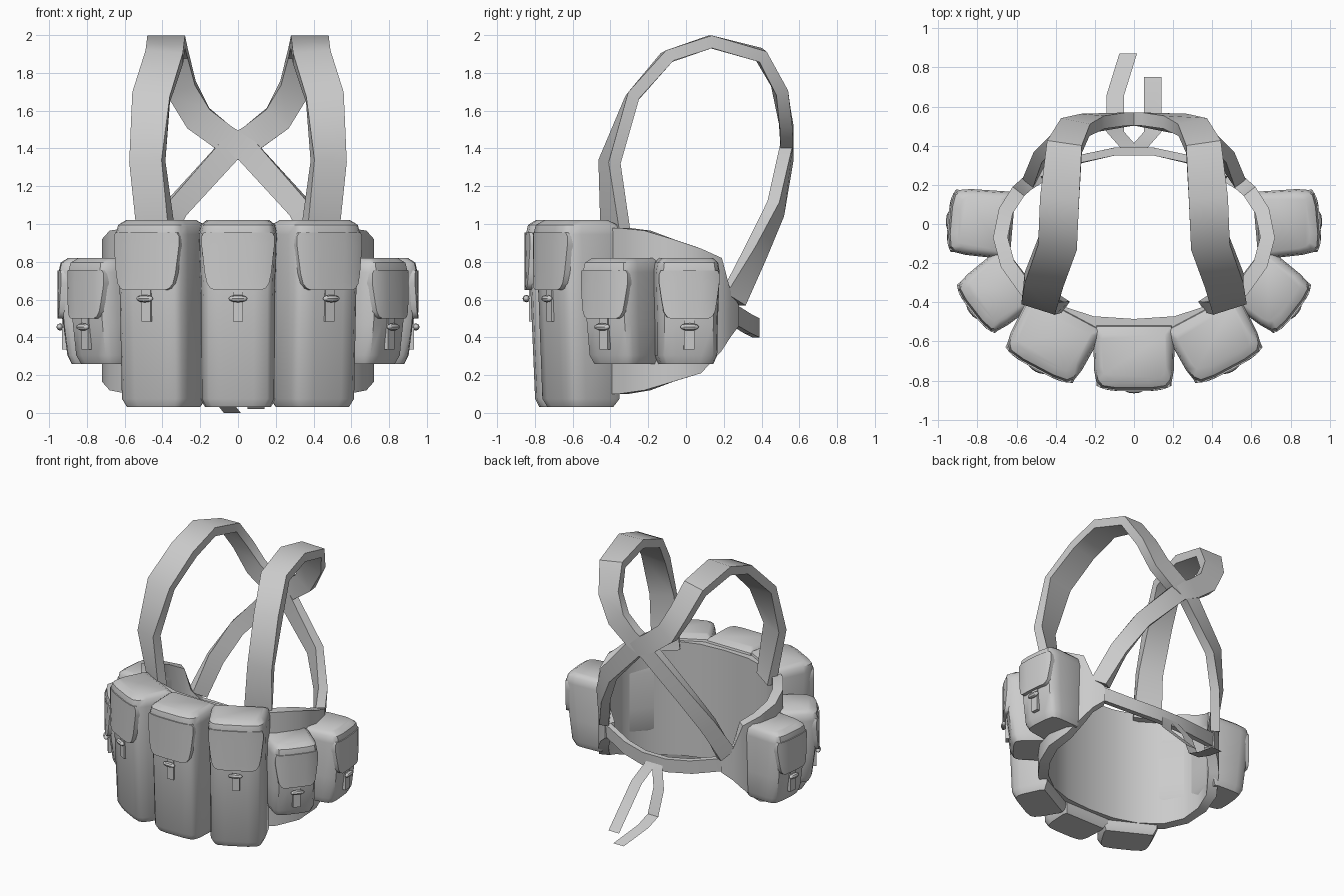
import bpy, bmesh, math
from mathutils import Vector, Matrix

cube = bpy.data.objects.get("Cube")
if cube:
    bpy.data.objects.remove(cube, do_unlink=True)

grey = bpy.data.materials.new("plain grey canvas")
grey.use_nodes = True
grey.diffuse_color = (0.6, 0.6, 0.6, 1)
grey.node_tree.nodes["Principled BSDF"].inputs["Base Color"].default_value = (0.6, 0.6, 0.6, 1)
parts = []


def add_object(name, bm, matrix=Matrix()):
    """Turn a bmesh into a named object."""
    bmesh.ops.recalc_face_normals(bm, faces=bm.faces)
    mesh = bpy.data.meshes.new(name)
    bm.to_mesh(mesh)
    bm.free()
    mesh.materials.append(grey)
    ob = bpy.data.objects.new(name, mesh)
    bpy.context.collection.objects.link(ob)
    ob.matrix_world = matrix
    parts.append(ob)


def loft(rows, closed=True, caps=True):
    """Skin a list of equally long point rows."""
    bm = bmesh.new()
    vs = [[bm.verts.new(p) for p in row] for row in rows]
    n = len(rows[0])
    for a, b in zip(vs, vs[1:]):
        for i in range(n if closed else n - 1):
            j = (i + 1) % n
            bm.faces.new((a[i], a[j], b[j], b[i]))
    if caps:
        bm.faces.new(vs[0])
        bm.faces.new(vs[-1])
    return bm


def ribbon(name, points, normal_of, thick):
    """Flat strap along (x, y, z, width) points."""
    centres = [Vector(p[:3]) for p in points]
    rows = []
    for i, c in enumerate(centres):
        tangent = (centres[min(i + 1, len(centres) - 1)] - centres[max(i - 1, 0)]).normalized()
        normal = normal_of(c)
        normal = (normal - tangent * normal.dot(tangent)).normalized()
        side = tangent.cross(normal) * points[i][3] / 2
        out = normal * thick / 2
        rows.append([c - side - out, c + side - out, c + side + out, c - side + out])
    add_object(name, loft(rows))


# Wrap-around vest panel: x, y, bottom, top of the outer face
stations = [(0, -.56, .1, .98), (.22, -.545, .1, .98), (.42, -.48, .1, .98),
            (.58, -.36, .1, .98), (.68, -.22, .12, .965), (.72, -.07, .165, .92),
            (.69, .08, .21, .87), (.62, .19, .33, .82), (.57, .235, .4, .65),
            (.5, .28, .46, .57)]
wrap = [(-x, y, b, t) for x, y, b, t in stations[:0:-1]] + stations
rows = []
for i, (x, y, bottom, top) in enumerate(wrap):
    before, after = wrap[max(i - 1, 0)], wrap[min(i + 1, len(wrap) - 1)]
    along = Vector((after[0] - before[0], after[1] - before[1])).normalized()
    ix, iy = x - along.y * .075, y + along.x * .075
    rows.append([(x, y, bottom), (x, y, top), (ix, iy, top), (ix, iy, bottom)])
add_object("vest_panel", loft(rows))


# Shoulder straps, crossing on the back
def strap_normal(c):
    twist = .9 if c.y < 0 else .5
    return Vector((c.x * twist * max(0, 1.7 - c.z), c.y - .1, max(0, c.z - 1.5)))


strap = [(.43, -.37, .92, .2), (.48, -.405, 1.33, .18), (.46, -.285, 1.67, .2),
         (.39, -.10, 1.885, .2), (.38, .13, 1.965, .2), (.355, .395, 1.895, .18),
         (.3, .495, 1.72, .16), (.21, .525, 1.56, .155), (.08, .535, 1.46, .145),
         (-.05, .535, 1.385, .13), (-.33, .475, 1.08, .12), (-.45, .37, .85, .12),
         (-.52, .25, .6, .13)]
for label, s in (("left", 1), ("right", -1)):
    ribbon(label + "_shoulder_strap", [(s * x, y, z, w) for x, y, z, w in strap],
           strap_normal, .067)

# Back belt with two loose tails
half = [(.1, .37, .45, .1), (.28, .33, .47, .1), (.5, .25, .52, .1)]
ribbon("back_belt", [(-x, y, z, w) for x, y, z, w in half[::-1]] + half,
       lambda c: Vector((c.x, c.y + .3, 0)), .04)
tails = {"left_belt_tail": [(.02, .385, .45), (.095, .47, .3), (.095, .75, .02)],
         "right_belt_tail": [(-.02, .385, .45), (-.095, .47, .3), (-.095, .54, .12),
                             (-.095, .66, .08), (-.03, .87, 0)]}
for name, path in tails.items():
    add_object(name, loft([[(x - .045, y, z), (x + .045, y, z)] for x, y, z in path],
                          closed=False, caps=False))


# Pouches: body, flap, closing tab and toggle; local -y points outward
right_side = [(.45, 1), (.84, .965), (.96, .87), (1, .7), (1, .1), (.95, 0)]
section = [(-u, v) for u, v in right_side[::-1]] + right_side
sunk = .05  # how far the back sits inside the vest panel


def pouch(name, x, y, angle, w, d, z0, z1, flap_z):
    place = Matrix.Translation((x, y, 0)) @ Matrix.Rotation(math.radians(angle), 4, 'Z')
    # height, width, back inset, front depth, narrowing towards the front
    rings = [(z0, .86, .08, .75, .08), (z0 + .045, .98, 0, .83, .08),
             (flap_z - .03, .99, 0, .91, .08), (z1 - .075, 1.03, 0, 1, .05),
             (z1 - .025, .98, .04, .96, .05), (z1, .82, .16, .82, .05)]
    rows = [[(u * w * sx * (1 - narrow * v * v),
              sunk - (d + sunk) * back - v * (d * depth + sunk - (d + sunk) * back), z)
             for u, v in section] for z, sx, back, depth, narrow in rings]
    add_object(name + "_body", loft(rows), place)

    # Flap hugging the bulged front, with rounded lower corners
    top = z1 - .065
    rows = []
    for z, k in ((top, .9), (top - .02, .95), (top - .07, .95), (flap_z + .09, .87),
                 (flap_z + .035, .81), (flap_z + .01, .72), (flap_z, .6)):
        front = [(t * k * w, -d * (1 - .12 * abs(t * k) ** 4) - .006, z)
                 for t in (-1, -.8, -.4, 0, .4, .8, 1)]
        rows.append(front + [(px, py + .035, z) for px, py, z in front[::-1]])
    add_object(name + "_flap", loft(rows), place)

    # Tab below the flap
    tab = bmesh.new()
    bmesh.ops.create_cube(tab, size=1, matrix=Matrix.Translation((0, -d * .9, flap_z - .08))
                          @ Matrix.Diagonal((.055, .025, .17, 1)))
    add_object(name + "_tab", tab, place)

    # Spindle toggle
    toggle = bmesh.new()
    bmesh.ops.create_uvsphere(toggle, u_segments=8, v_segments=6, radius=1,
                              matrix=Matrix.Translation((0, -d * .98 - .003, flap_z - .045))
                              @ Matrix.Diagonal((.05, .02, .02, 1))
                              @ Matrix.Rotation(math.pi / 2, 4, 'Y'))
    add_object(name + "_toggle", toggle, place)


pouch("centre_pouch", 0, -.56, 0, .203, .288, .03, 1.02, .65)
for label, s in (("left", 1), ("right", -1)):
    pouch(label + "_large_pouch", s * .36, -.485, s * 28, .205, .288, .03, 1.02, .65)
    pouch(label + "_small_front_pouch", s * .605, -.275, s * 52, .165, .278, .26, .82, .5)
    pouch(label + "_small_side_pouch", s * .67, -.005, s * 95, .168, .275, .26, .82, .5)

# Smooth shading with crisp creases
bpy.ops.object.select_all(action='DESELECT')
for ob in parts:
    ob.select_set(True)
bpy.context.view_layer.objects.active = parts[0]
bpy.ops.object.shade_smooth_by_angle(angle=math.radians(42))
